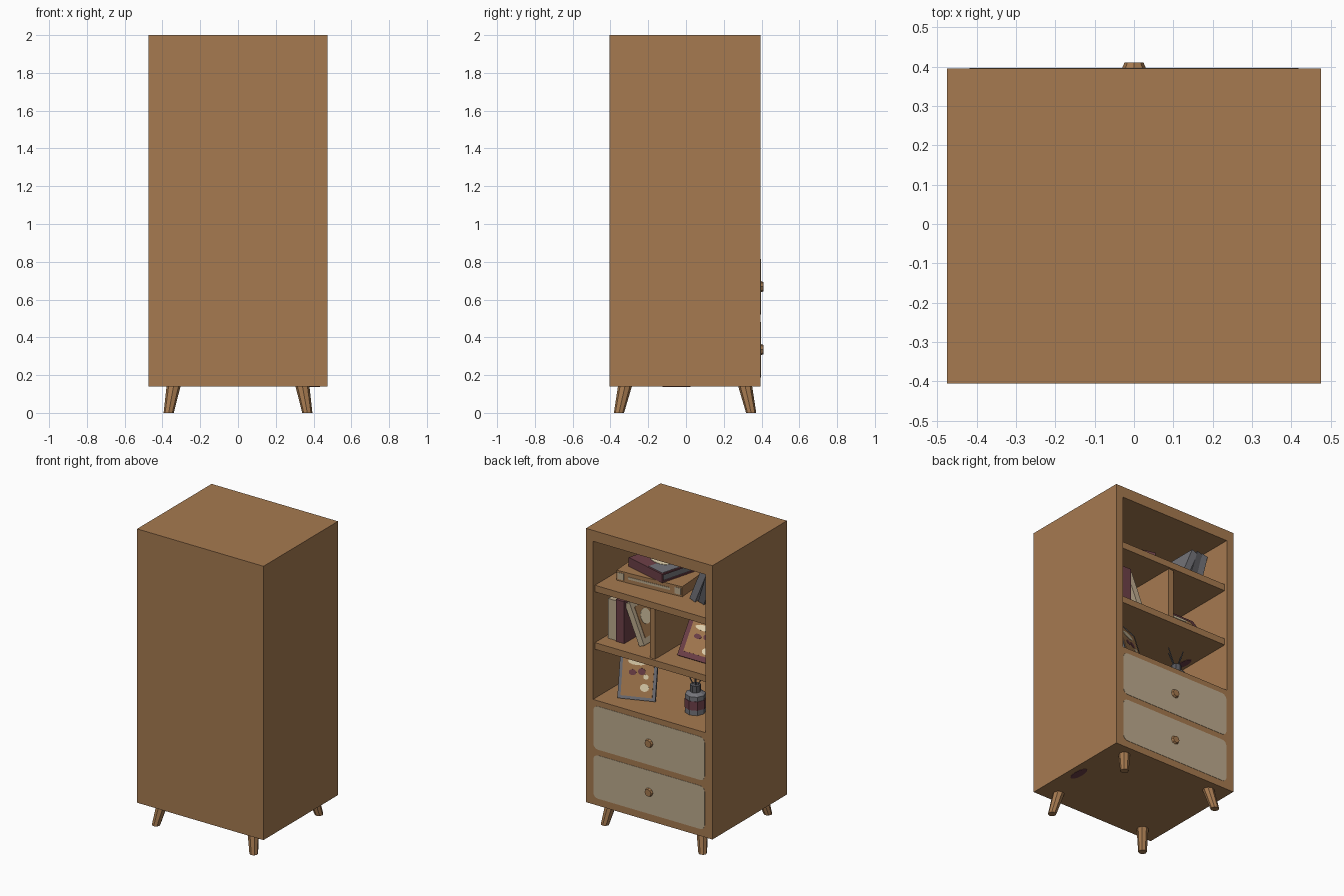
import bpy, bmesh, math
from mathutils import Matrix, Vector

if "Cube" in bpy.data.objects:
    bpy.data.objects.remove(bpy.data.objects["Cube"])


def material(name, rgb):
    m = bpy.data.materials.new(name)
    lin = [((c / 255 + 0.055) / 1.055) ** 2.4 for c in rgb]
    m.diffuse_color = (*lin, 1)
    m.use_nodes = True
    m.node_tree.nodes["Principled BSDF"].inputs["Base Color"].default_value = m.diffuse_color
    return m


WOOD = material("wood brown", (166, 122, 80))
BEIGE = material("beige", (189, 171, 142))
MAROON = material("maroon", (110, 64, 72))
GREY = material("mid grey", (116, 116, 122))
DARK = material("dark grey", (88, 88, 93))
CREAM = material("cream", (230, 214, 178))
I = Matrix.Identity(4)


def T(x, y, z):
    return Matrix.Translation((x, y, z))


def R(deg, axis):
    return Matrix.Rotation(math.radians(deg), 4, axis)


def finish(name, bm, mat, M=I):
    bm.transform(M)
    bmesh.ops.recalc_face_normals(bm, faces=bm.faces[:])
    me = bpy.data.meshes.new(name)
    bm.to_mesh(me)
    bm.free()
    me.materials.append(mat)
    ob = bpy.data.objects.new(name, me)
    bpy.context.collection.objects.link(ob)
    return ob


def box_bm(lo, hi):
    bm = bmesh.new()
    bmesh.ops.create_cube(bm, size=1)
    for v in bm.verts:
        v.co = [hi[i] if v.co[i] > 0 else lo[i] for i in range(3)]
    return bm


def box(name, lo, hi, mat, M=I):
    return finish(name, box_bm(lo, hi), mat, M)


def tube(name, p0, p1, r0, r1, mat, sides=8, M=I):
    """Tapered prism whose level ends sit at p0 and p1."""
    bm = bmesh.new()
    bmesh.ops.create_cone(bm, cap_ends=True, segments=sides, radius1=r0, radius2=r1, depth=2)
    for v in bm.verts:
        c = Vector(p1 if v.co.z > 0 else p0)
        v.co = (v.co.x + c.x, v.co.y + c.y, c.z)
    return finish(name, bm, mat, M)


def blob(name, rx, ry, mat, M):
    """Thin oval painted patch facing local +z."""
    bm = bmesh.new()
    bmesh.ops.create_cone(bm, cap_ends=True, segments=12, radius1=1, radius2=1, depth=0.003)
    bmesh.ops.scale(bm, vec=(rx, ry, 1), verts=bm.verts)
    return finish(name, bm, mat, M)


# Cabinet: a box whose +y side is inset and pushed in to make the open niche
FRONT, BACK = 0.395, -0.36
bm = box_bm((-0.475, -0.405, 0.14), (0.475, FRONT, 2.0))
bm.normal_update()
face = max(bm.faces, key=lambda f: f.calc_center_median().y)
for depth in (FRONT, BACK):
    bmesh.ops.inset_region(bm, faces=[face], thickness=0.01)
    mid = face.calc_center_median()
    for v in face.verts:
        v.co = (math.copysign(0.422, v.co.x), depth, 1.926 if v.co.z > mid.z else 0.852)
finish("cabinet_body", bm, WOOD)

# Shelves and divider
for name, z in (("upper_shelf", 1.575), ("lower_shelf", 1.185)):
    box(name, (-0.422, BACK, z), (0.422, 0.375, z + 0.045), WOOD)
box("shelf_divider", (-0.02, BACK, 1.23), (0.02, 0.36, 1.575), WOOD)

# Splayed legs
for sx in (-1, 1):
    for sy, side in ((-1, "front"), (1, "back")):
        tube("%s_leg_%s" % (side, "right" if sx > 0 else "left"),
             (0.367 * sx, 0.35 * sy - 0.005, 0), (0.341 * sx, 0.318 * sy - 0.005, 0.142),
             0.027, 0.037, WOOD)

# Drawer panels with rounded corners, and knobs
for name, zc in (("upper_drawer", 0.668), ("lower_drawer", 0.335)):
    bm = bmesh.new()
    r, w, h = 0.035, 0.418, 0.147
    ring = []
    for q, (cx, cz) in enumerate(((1, 1), (-1, 1), (-1, -1), (1, -1))):
        for k in range(5):
            a = math.radians(90 * q + 22.5 * k)
            ring.append(bm.verts.new((cx * (w - r) + r * math.cos(a), FRONT - 0.002,
                                      zc + cz * (h - r) + r * math.sin(a))))
    f = bm.faces.new(ring)
    ext = bmesh.ops.extrude_face_region(bm, geom=[f])
    bmesh.ops.translate(bm, vec=(0, 0.004, 0),
                        verts=[g for g in ext["geom"] if isinstance(g, bmesh.types.BMVert)])
    finish(name + "_panel", bm, BEIGE)
    tube(name + "_knob", (0, 0, 0), (0, 0, 0.017), 0.031, 0.024, WOOD, 8,
         T(0, 0.394, zc) @ R(-90, 'X'))


# Upright books: spine faces +y, lean > 0 tips the top towards +x
def book(name, x, y, z, thick, depth, height, lean, mat):
    x0 = -thick if lean > 0 else 0
    M = T(x, y, z) @ R(lean, 'Y')
    box(name, (x0, -depth, 0), (x0 + thick, 0, height), mat, M)
    return M


for i, (x, lean, h) in enumerate(((-0.225, -22, 0.27), (-0.292, -17, 0.27), (-0.345, -14, 0.265))):
    book("grey_book_%d" % (i + 1), x, 0.225, 1.62, 0.045, 0.25, h, lean, (GREY, DARK, GREY)[i])
book("beige_book", 0.33, 0.275, 1.23, 0.062, 0.26, 0.27, 0, BEIGE)
book("maroon_book", 0.265, 0.285, 1.23, 0.062, 0.26, 0.285, 0, MAROON)
M = book("leaning_book", 0.165, 0.265, 1.23, 0.04, 0.24, 0.285, 23, BEIGE)
box("leaning_book_cover", (-0.043, -0.21, 0.04), (-0.04, -0.03, 0.245), WOOD, M)
blob("leaning_book_spot", 0.05, 0.05, CREAM, M @ T(-0.0435, -0.1, 0.16) @ R(-90, 'Y'))

# Stacked lying books
M = T(0.12, 0.222, 1.62) @ R(4, 'Z')
box("brown_book", (-0.236, -0.33, 0), (0.236, 0, 0.068), WOOD, M)
for x in (-0.205, 0.205):
    box("brown_book_band", (x - 0.022, -0.002, 0.012), (x + 0.022, 0.003, 0.056), BEIGE, M)
box("brown_book_title", (-0.15, -0.002, 0.026), (0.15, 0.003, 0.042), BEIGE, M)
M = T(0.135, 0.05, 1.688) @ R(-15, 'Z')
box("album_bottom_cover", (-0.16, -0.145, 0), (0.16, 0.145, 0.01), MAROON, M)
box("album_pages", (-0.152, -0.137, 0.01), (0.152, 0.135, 0.05), GREY, M)
box("album_spine", (-0.16, 0.135, 0.01), (0.16, 0.145, 0.05), MAROON, M)
box("album_top_cover", (-0.16, -0.145, 0.05), (0.16, 0.145, 0.06), MAROON, M)
box("album_cover_panel", (-0.15, -0.135, 0.06), (-0.02, 0.135, 0.062), GREY, M)
blob("album_cover_spot", 0.085, 0.05, CREAM, M @ T(0.0, 0.02, 0.063))


# Picture frames leaning back, picture on local +y
def frame(name, w, h, border, mat, M):
    box(name, (-w / 2, 0, 0), (w / 2, 0.022, h), mat, M)
    b = border
    box(name + "_picture", (b - w / 2, 0.022, b), (w / 2 - b, 0.025, h - b), WOOD, M)
    P = M @ T(0, 0.0255, h / 2) @ R(-90, 'X')     # local y of the patches points down
    for x, y, rx, ry, m in ((0.03, -0.27, 0.25, 0.07, CREAM), (-0.2, 0.24, 0.12, 0.08, CREAM),
                            (0.14, -0.05, 0.1, 0.06, MAROON), (-0.1, -0.08, 0.1, 0.07, MAROON),
                            (-0.22, 0.02, 0.07, 0.05, CREAM)):
        blob(name + "_paint", rx * w, ry * h, m, P @ T(x * w, y * h, 0))


frame("grey_picture_frame", 0.24, 0.31, 0.02, GREY, T(0.2, 0.24, 0.852) @ R(21, 'Z') @ R(16, 'X'))
frame("maroon_picture_frame", 0.28, 0.265, 0.035, MAROON, T(-0.25, 0.235, 1.23) @ R(34, 'X'))

# Reed bottle
bx, by, bz = -0.195, 0.177, 0.852
for name, z0, z1, r0, r1, m in (("bottle_body", 0, 0.125, 0.065, 0.065, GREY),
                                ("bottle_label", 0.035, 0.095, 0.068, 0.068, MAROON),
                                ("bottle_shoulder", 0.125, 0.14, 0.065, 0.034, GREY),
                                ("bottle_neck", 0.14, 0.185, 0.034, 0.034, DARK)):
    tube(name, (bx, by, bz + z0), (bx, by, bz + z1), r0, r1, m)
for i, (dx, dy) in enumerate(((0.07, 0.01), (0.03, -0.04), (-0.03, 0.03), (-0.06, -0.03))):
    tube("reed_%d" % (i + 1), (bx, by, bz + 0.15), (bx + dx, by + dy, bz + 0.285),
         0.004, 0.004, DARK, 5)

# Dark stains under the shelf and the base
blob("base_stain", 0.028, 0.075, MAROON, T(0.407, -0.05, 0.1395))
blob("shelf_stain", 0.025, 0.065, MAROON, T(-0.378, 0.035, 1.1845))
